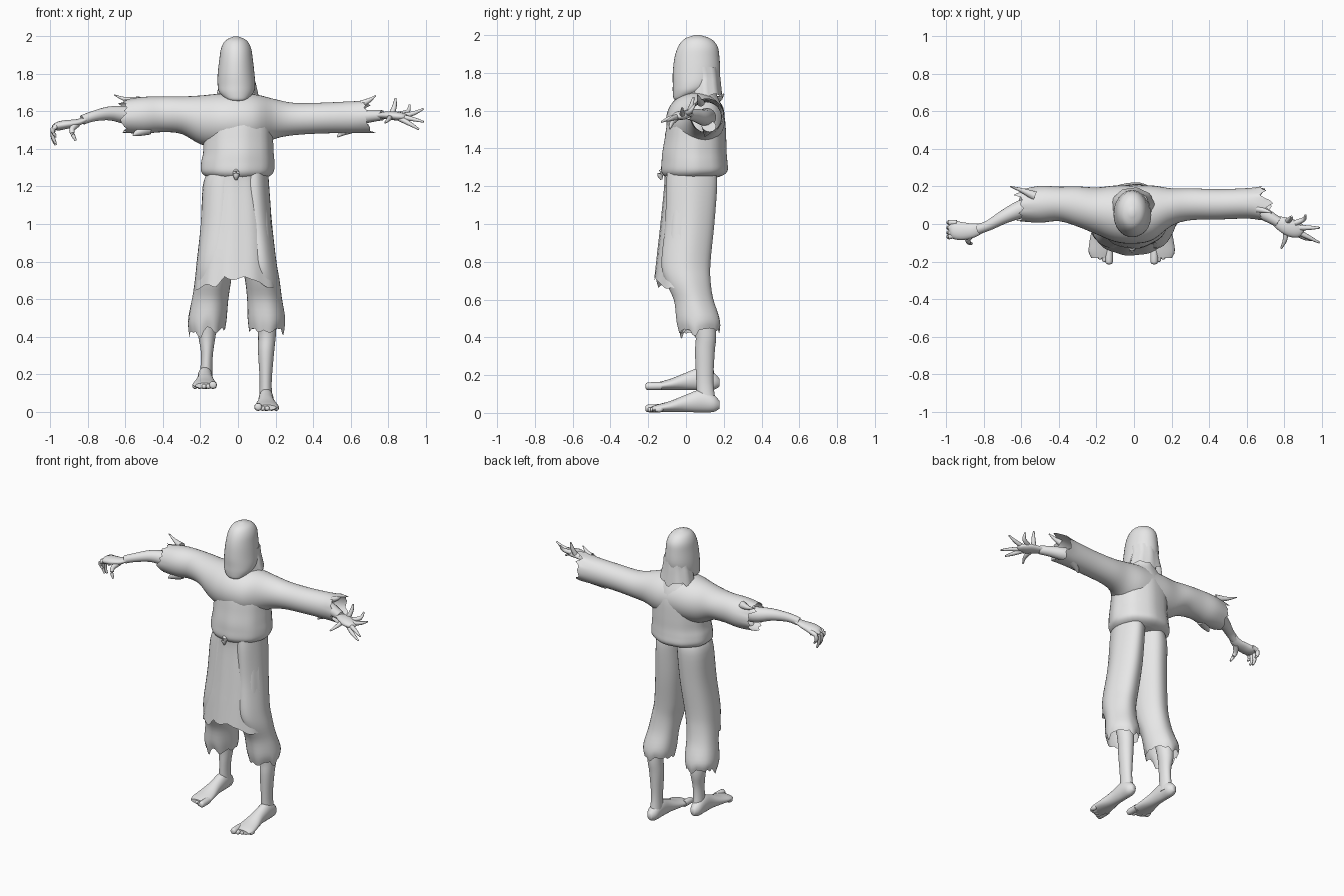
import bpy, math
from mathutils import Vector

grey = bpy.data.materials.new("plain_grey")
grey.diffuse_color = (0.8, 0.8, 0.8, 1)


def smooth_rows(rows, steps):
    """Pass a smooth curve through the given rows."""
    out = []
    for i in range(len(rows) - 1):
        a, b, c, d = (Vector(rows[max(0, min(len(rows) - 1, i + k))]) for k in (-1, 0, 1, 2))
        for s in range(steps):
            t = s / steps
            out.append(0.5 * (2 * b + (c - a) * t + (2 * a - 5 * b + 4 * c - d) * t * t
                              + (3 * b - a - 3 * c + d) * t ** 3))
    return out + [Vector(rows[-1])]


def skin(name, rings, closed=True, caps=(True, True)):
    """Join rings of points into a smooth shaded surface."""
    n = len(rings[0])
    faces = []
    for r in range(len(rings) - 1):
        for j in range(n if closed else n - 1):
            k = (j + 1) % n
            faces.append((r * n + j, r * n + k, (r + 1) * n + k, (r + 1) * n + j))
    if caps[0]:
        faces.append(tuple(range(n))[::-1])
    if caps[1]:
        faces.append(tuple(range((len(rings) - 1) * n, len(rings) * n)))
    mesh = bpy.data.meshes.new(name)
    mesh.from_pydata([p for ring in rings for p in ring], [], faces)
    mesh.materials.append(grey)
    obj = bpy.data.objects.new(name, mesh)
    bpy.context.collection.objects.link(obj)
    bpy.context.view_layer.objects.active = obj
    obj.select_set(True)
    bpy.ops.object.mode_set(mode='EDIT')
    bpy.ops.mesh.select_all(action='SELECT')
    bpy.ops.mesh.normals_make_consistent(inside=False)
    bpy.ops.object.mode_set(mode='OBJECT')
    bpy.ops.object.shade_smooth_by_angle(angle=math.radians(60))
    obj.select_set(False)
    return obj


def loft(name, rows, axis, tears=(), caps=(True, True), arc=None, folds=(0, 7), n=36, steps=4):
    """Elliptical rows (position, centre 1, centre 2, radius 1, radius 2) along an axis."""
    a0, a1 = arc or (0, 360)
    rings = []
    for t, c1, c2, r1, r2 in smooth_rows(rows, steps):
        ring = []
        for j in range(n):
            deg = a0 + (a1 - a0) * j / (n - 1 if arc else n)
            a = math.radians(deg)
            f = 1 + folds[0] * math.cos(folds[1] * a)
            pos = t
            for start, end, spikes in tears:   # ragged hem, stretched along the axis
                w = max(0, (t - start) / (end - start))
                cut = 0.012 * math.sin(5 * a) + 0.008 * math.sin(9 * a + 1)
                for sa, width, length in spikes:
                    d = abs((deg - sa + 180) % 360 - 180)
                    cut += length * max(0, 1 - d / width)
                pos += math.copysign(w * cut, end - start)
            p = [c1 + r1 * f * math.cos(a), c2 + r2 * f * math.sin(a)]
            p.insert("xyz".index(axis), pos)
            ring.append(p)
        rings.append(ring)
    return skin(name, rings, arc is None, caps)


def tube(name, pts, flat=1.0, n=12, steps=4):
    """Tapered limb along points (x, y, z, radius); flat scales its height."""
    rows = smooth_rows(pts, steps)
    rings = []
    for i, row in enumerate(rows):
        d = (rows[min(i + 1, len(rows) - 1)] - rows[max(i - 1, 0)]).to_3d().normalized()
        ref = Vector((0, 0, 1)) if abs(d.z) < 0.85 else Vector((0, 1, 0))
        u = d.cross(ref).normalized()
        v = u.cross(d)
        rings.append([row.to_3d() + row[3] * (u * math.cos(2 * math.pi * j / n)
                      + v * flat * math.sin(2 * math.pi * j / n)) for j in range(n)])
    return skin(name, rings)


# Head with hanging beard, and hair at the nape
loft("head", [(1.655, 0, -.035, .022, .018), (1.665, -.005, -.03, .052, .036),
              (1.70, -.008, .02, .09, .09), (1.74, -.008, .045, .1, .115),
              (1.80, -.01, .055, .098, .125), (1.88, -.01, .058, .089, .119),
              (1.94, -.01, .063, .079, .104), (1.98, -.01, .062, .055, .07),
              (2.0, -.01, .06, .012, .015)], 'z')
loft("nape_hair", [(1.83, -.005, .09, .088, .085), (1.78, -.005, .10, .09, .08),
                   (1.74, -.005, .10, .1, .085), (1.69, -.005, .105, .112, .088)], 'z',
     tears=[(1.76, 1.69, [(90, 40, .02), (150, 25, .02)])], caps=(True, False), folds=(.03, 9))

# Blouse: sleeves and shoulders in one sweep, then the body
loft("blouse_sleeves", [
    (-.59, .10, 1.575, .085, .088), (-.5, .105, 1.58, .098, .098), (-.40, .107, 1.585, .092, .095),
    (-.3, .093, 1.58, .107, .10), (-.2, .07, 1.555, .125, .13), (-.1, .055, 1.55, .15, .145),
    (0, .05, 1.55, .155, .15), (.1, .06, 1.55, .145, .14), (.2, .09, 1.56, .10, .105),
    (.3, .105, 1.56, .085, .086), (.45, .105, 1.565, .081, .082), (.6, .11, 1.57, .081, .085),
    (.67, .11, 1.575, .09, .09)], 'x', caps=(False, False),
    tears=[(-.48, -.59, [(50, 20, .06), (120, 20, .03), (200, 40, -.03), (290, 40, -.03)]),
           (.56, .67, [(90, 45, .055), (40, 15, -.04), (250, 60, -.06), (330, 30, .03)])])
loft("blouse_body", [
    (1.245, -.005, .03, .15, .13), (1.26, -.005, .04, .178, .16), (1.285, -.005, .045, .195, .176),
    (1.33, -.003, .045, .195, .174), (1.38, 0, .045, .188, .17), (1.45, 0, .05, .185, .163),
    (1.55, 0, .055, .18, .152), (1.62, 0, .06, .15, .13), (1.68, 0, .07, .095, .095),
    (1.73, 0, .08, .07, .075)], 'z', folds=(.012, 9))
tube("waist_knot", [(-.01, -.11, 1.29, .012), (-.01, -.135, 1.265, .018), (-.01, -.13, 1.235, .006)])

# Tatters on the sleeves
tube("left_cuff_tatter", [(-.53, .15, 1.655, .025), (-.60, .18, 1.665, .012), (-.66, .2, 1.688, .003)])
tube("left_cuff_rag", [(-.48, .08, 1.51, .035), (-.53, .06, 1.49, .022), (-.56, .05, 1.472, .004)])
tube("right_cuff_tatter", [(.66, .08, 1.64, .02), (.70, .07, 1.66, .012), (.735, .06, 1.685, .003)])
tube("right_cuff_rag", [(.60, .12, 1.52, .04), (.56, .11, 1.49, .02), (.53, .1, 1.465, .004)])

# Trousers: two legs and the loose cloth hanging in front
loft("left_trouser_leg", [
    (1.27, -.08, .03, .085, .13), (1.2, -.09, .03, .1, .135), (1.0, -.10, .015, .1, .135),
    (.8, -.122, .0, .1, .13), (.7, -.135, .01, .097, .12), (.6, -.15, .04, .097, .105),
    (.5, -.165, .065, .103, .115), (.45, -.165, .07, .095, .105)], 'z', caps=(True, False),
    tears=[(.56, .45, [(250, 30, .05), (300, 20, .03), (215, 15, .05), (190, 25, -.04), (95, 25, .02)])],
    folds=(.02, 5))
loft("right_trouser_leg", [
    (1.27, .075, .03, .085, .13), (1.2, .08, .03, .085, .135), (1.0, .09, .02, .09, .13),
    (.8, .11, .0, .093, .13), (.7, .128, .01, .092, .12), (.6, .14, .04, .093, .105),
    (.5, .15, .065, .1, .115), (.45, .15, .07, .092, .105)], 'z', caps=(True, False),
    tears=[(.56, .45, [(270, 40, .04), (350, 25, -.03), (200, 25, -.02), (95, 25, .02)])],
    folds=(.02, 5))
loft("front_cloth", [
    (1.27, -.005, .03, .165, .145), (1.2, -.012, .02, .175, .135), (1.0, -.01, .0, .19, .135),
    (.85, -.01, -.005, .205, .147), (.72, -.01, -.01, .22, .158)], 'z', arc=(190, 350),
    caps=(False, False), folds=(.012, 11),
    tears=[(.85, .72, [(190, 65, .09), (350, 65, .09), (240, 12, .02)])])

# Bare shins, feet and toes; the left foot is raised
for side, x, base, shin in (
        ("left", -.175, .12, [(.58, -.16, .08, .06, .065), (.42, -.165, .105, .048, .055),
                              (.32, -.165, .1, .033, .046), (.24, -.168, .1, .031, .045),
                              (.16, -.17, .108, .036, .05)]),
        ("right", .15, .003, [(.58, .15, .08, .06, .065), (.42, .155, .105, .048, .055),
                              (.32, .15, .1, .043, .052), (.16, .148, .1, .032, .045),
                              (.05, .148, .11, .036, .05)])):
    s = 1 if x > 0 else -1
    loft(side + "_shin", shin, 'z', n=24)
    loft(side + "_foot", [(y, x + s * dx, base + cz, rx, rz) for y, dx, cz, rx, rz in (
        (.178, 0, .04, .015, .02), (.145, 0, .048, .036, .046), (.08, 0, .06, .04, .06),
        (0, 0, .047, .043, .046), (-.08, .002, .031, .058, .03), (-.145, .003, .022, .064, .021),
        (-.18, .003, .018, .05, .014))], 'y', n=24)
    for i in range(5):
        tx = x - s * (.042 - .024 * i)
        tip = -.215 + .013 * i
        r = .021 if i == 0 else .014
        tube(f"{side}_toe_{i + 1}", [(tx, -.13, base + .022, r), (tx, tip + .025, base + r, r),
                                     (tx, tip + .005, base + r, r * .8), (tx, tip, base + r, r * .3)])

# Left arm: forearm, drooping hand with curled fingers
tube("left_forearm", [(-.46, .1, 1.58, .05), (-.58, .085, 1.58, .05), (-.68, .045, 1.59, .038),
                      (-.77, -.005, 1.575, .028), (-.83, -.028, 1.555, .026)], n=18)
tube("left_palm", [(-.81, -.02, 1.56, .026), (-.86, -.035, 1.54, .038), (-.92, -.038, 1.53, .048),
                   (-.965, -.03, 1.52, .045), (-.985, -.03, 1.51, .02)], flat=.5, n=18)
for i, (y, drop) in enumerate(((.008, .06), (-.02, .10), (-.045, .09), (-.068, .05))):
    tube(f"left_finger_{i + 1}", [(-.945, y * .8, 1.527, .014), (-.982, y, 1.515, .014),
                                  (-.987, y, 1.52 - drop * .6, .011), (-.972, y, 1.52 - drop, .006)])
tube("left_thumb", [(-.86, -.045, 1.535, .02), (-.885, -.08, 1.505, .015),
                    (-.88, -.1, 1.475, .011), (-.865, -.105, 1.445, .006)])

# Right arm: forearm, spread hand
tube("right_forearm", [(.5, .11, 1.565, .05), (.62, .09, 1.565, .043), (.70, .05, 1.575, .034),
                       (.77, .01, 1.58, .027)], n=18)
tube("right_palm", [(.75, .02, 1.578, .027), (.80, -.005, 1.58, .042), (.85, -.025, 1.575, .047),
                    (.89, -.035, 1.57, .035), (.905, -.04, 1.565, .012)], flat=.5, n=18)
fingers = {
    "little_finger": ((.82, .015, 1.585), (.835, .03, 1.63), (.84, .04, 1.672)),
    "ring_finger": ((.86, .005, 1.585), (.905, .025, 1.6), (.915, .048, 1.635)),
    "middle_finger": ((.87, -.02, 1.575), (.935, -.02, 1.59), (.99, -.02, 1.615)),
    "index_finger": ((.87, -.04, 1.57), (.93, -.07, 1.56), (.99, -.1, 1.545)),
    "long_finger": ((.86, -.045, 1.565), (.915, -.075, 1.535), (.965, -.085, 1.505)),
    "thumb": ((.81, -.03, 1.57), (.805, -.085, 1.56), (.785, -.13, 1.54))}
for part, (a, b, c) in fingers.items():
    tube("right_" + part, [(*a, .016), (*b, .012), (*c, .005)], n=10)
